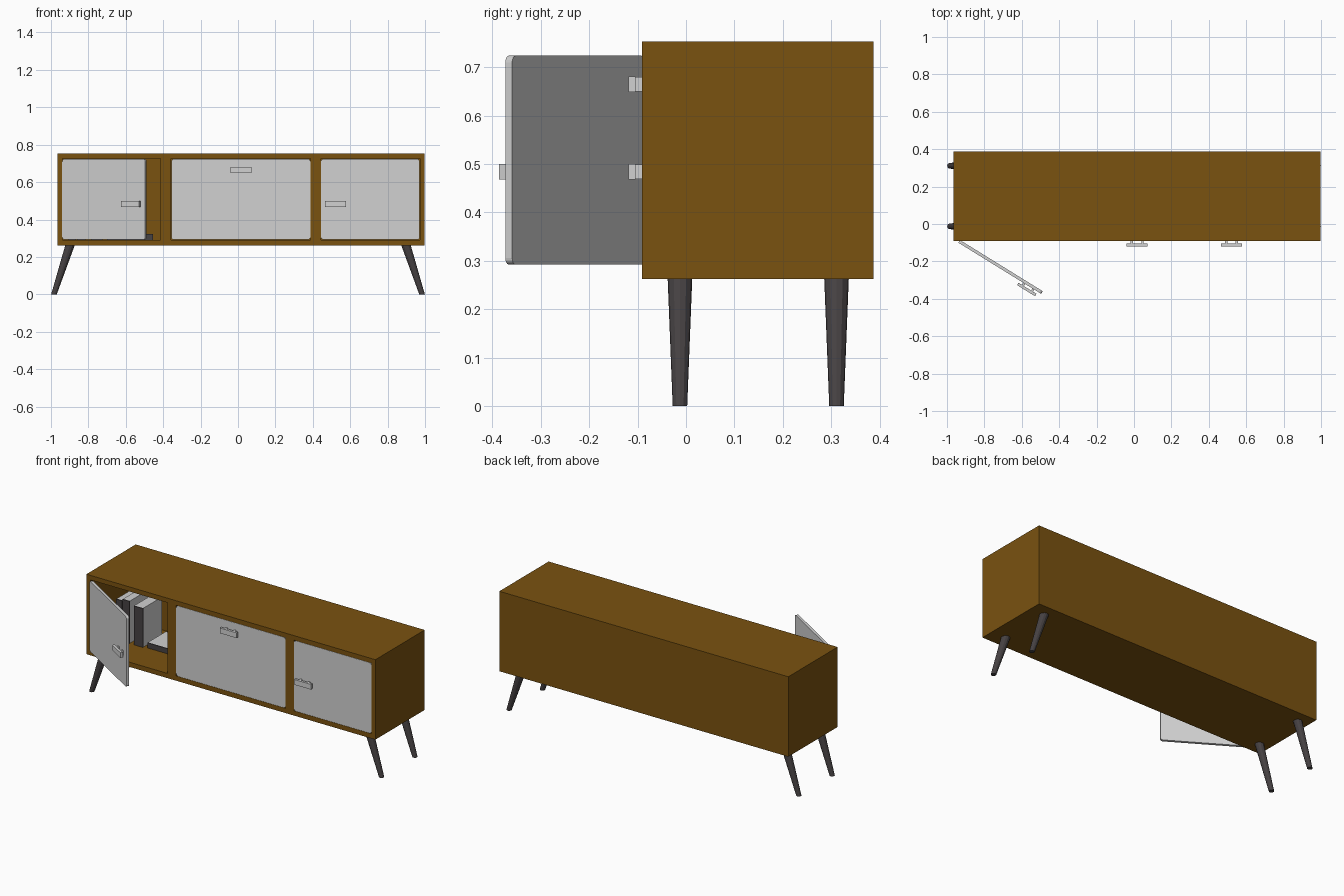
import bpy, bmesh, math
from mathutils import Matrix, Vector

if "Cube" in bpy.data.objects:
    bpy.data.objects.remove(bpy.data.objects["Cube"])


def material(name, rgb):
    m = bpy.data.materials.new(name)
    m.diffuse_color = (*rgb, 1)
    m.use_nodes = True
    m.node_tree.nodes["Principled BSDF"].inputs["Base Color"].default_value = m.diffuse_color
    return m


WOOD = material("brown_wood", (0.195, 0.085, 0.005))
GREY = material("light_grey", (0.64, 0.64, 0.64))
DARK = material("charcoal", (0.062, 0.054, 0.056))


def finish(bm, name, mat, matrix=Matrix()):
    bm.transform(matrix)
    bmesh.ops.recalc_face_normals(bm, faces=bm.faces)
    me = bpy.data.meshes.new(name)
    bm.to_mesh(me)
    bm.free()
    me.materials.append(mat)
    ob = bpy.data.objects.new(name, me)
    bpy.context.collection.objects.link(ob)
    return ob


def add_box(bm, lo, hi):
    lo, hi = Vector(lo), Vector(hi)
    m = Matrix.Translation((lo + hi) / 2) @ Matrix.Diagonal((*(hi - lo), 1))
    return bmesh.ops.create_cube(bm, size=1, matrix=m)["verts"]


def box(name, mat, lo, hi):
    bm = bmesh.new()
    add_box(bm, lo, hi)
    return finish(bm, name, mat)


# Cabinet body with three hollow compartments
X0, X1, YF, YB, Z0, Z1 = -0.966, 0.997, -0.091, 0.387, 0.262, 0.753
OZ0, OZ1 = 0.291, 0.725
OPENINGS = {"left": (-0.937, -0.414), "middle": (-0.357, 0.388), "right": (0.443, 0.972)}
body = box("cabinet_body", WOOD, (X0, YF, Z0), (X1, YB, Z1))
for side, (a, b) in OPENINGS.items():
    cutter = box("cutter", WOOD, (a, YF - 0.05, OZ0), (b, YB - 0.025, OZ1))
    cutter.hide_render = True
    mod = body.modifiers.new(side, "BOOLEAN")
    mod.operation, mod.solver, mod.object = "DIFFERENCE", "EXACT", cutter
    bpy.context.view_layer.objects.active = body
    bpy.ops.object.modifier_apply(modifier=mod.name)
    bpy.data.objects.remove(cutter)

# Doors: thin panels with rounded corners, each with a bar handle on two posts
T, GAP = 0.0165, 0.001


def door(name, width, handle_x, handle_z, matrix):
    bm = bmesh.new()
    add_box(bm, (GAP, -T, OZ0 + GAP), (width - GAP, 0, OZ1 - GAP))
    corners = [e for e in bm.edges if abs(e.verts[0].co.y - e.verts[1].co.y) > T / 2]
    bmesh.ops.bevel(bm, geom=corners, offset=0.014, segments=4, profile=0.5, affect="EDGES")
    finish(bm, name + "_door", GREY, matrix)
    bm = bmesh.new()
    h = 0.016
    add_box(bm, (handle_x, -T - 0.028, handle_z - h), (handle_x + 0.113, -T - 0.013, handle_z + h))
    for px in (0.022, 0.079):
        add_box(bm, (handle_x + px, -T - 0.014, handle_z - h * 0.95),
                (handle_x + px + 0.012, -T, handle_z + h * 0.95))
    finish(bm, name + "_handle", GREY, matrix)


swing = Matrix.Translation((-0.932, -0.085, 0)) @ Matrix.Rotation(math.radians(-31.7), 4, "Z")
door("left", 0.523, 0.388, 0.484, swing)
door("middle", 0.745, 0.317, 0.665, Matrix.Translation((OPENINGS["middle"][0], YF + T, 0)))
door("right", 0.529, 0.022, 0.484, Matrix.Translation((OPENINGS["right"][0], YF + T, 0)))

# Splayed tapered legs
for sx, xname in ((-1, "left"), (1, "right")):
    for y, yname in ((-0.0125, "front"), (0.311, "back")):
        bm = bmesh.new()
        bmesh.ops.create_cone(bm, cap_ends=True, segments=12, radius1=0.015, radius2=0.0255,
                              depth=Z0 + 0.004)
        for v in bm.verts:
            top = v.co.z > 0
            v.co += Vector((sx * (0.897 if top else 0.984), y, Z0 / 2 + 0.002))
        leg = finish(bm, f"{yname}_{xname}_leg", DARK)
        leg.data.shade_flat()

# Books in the open compartment: grey block with a dark spine facing the front


def book(name, lo, hi):
    box(name, GREY, (lo[0], lo[1] + 0.006, lo[2]), hi)
    box(name + "_spine", DARK, lo, (hi[0], lo[1] + 0.006, hi[2]))


for i, (a, b, top) in enumerate(((-0.905, -0.865, 0.54), (-0.862, -0.815, 0.55),
                                 (-0.785, -0.724, 0.53))):
    book(f"upright_book_{i + 1}", (a, 0.11, OZ0), (b, 0.295, top))
book("flat_book", (-0.70, 0.12, OZ0), (-0.455, 0.30, 0.323))
